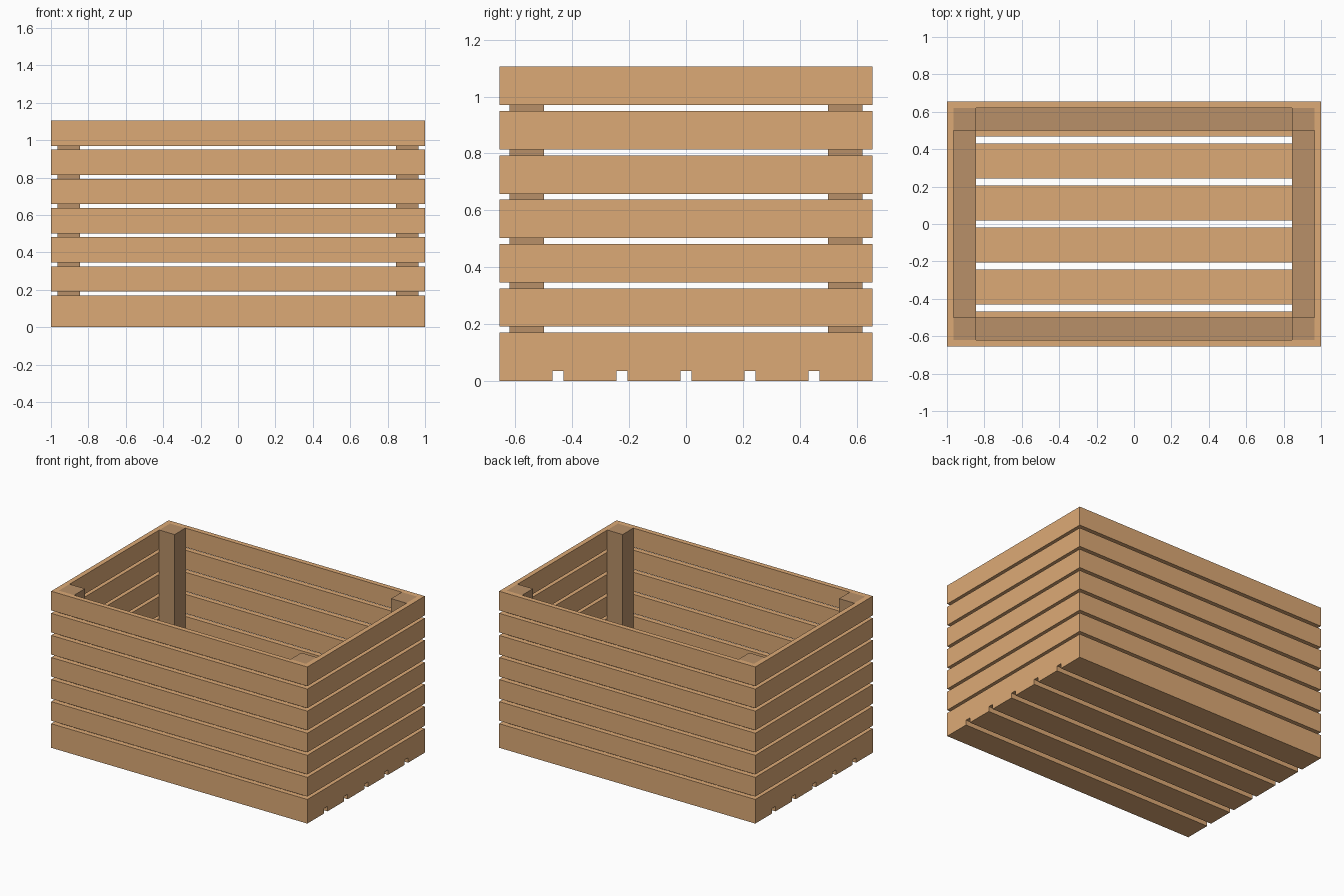
import bpy

if "Cube" in bpy.data.objects:
    bpy.data.objects.remove(bpy.data.objects["Cube"])

L, W, H = 2.0, 1.31, 1.105      # overall size
T = 0.035                       # board thickness
POST = 0.12                     # square section of posts and rails
BOARD_H, ROWS = 0.135, 7
SLAT_W, SLATS = 0.186, 6


def material(name, rgb):
    m = bpy.data.materials.new(name)
    m.diffuse_color = (*rgb, 1)
    m.use_nodes = True
    m.node_tree.nodes["Principled BSDF"].inputs["Base Color"].default_value = m.diffuse_color
    return m


light_wood = material("light_wood", (0.72, 0.40, 0.18))
dark_wood = material("dark_wood", (0.48, 0.28, 0.14))


def box(name, centre, size, mat):
    bpy.ops.mesh.primitive_cube_add(size=1, location=centre)
    ob = bpy.context.object
    ob.name = name
    ob.scale = size
    bpy.ops.object.transform_apply(location=False, rotation=False, scale=True)
    ob.data.materials.append(mat)
    return ob


# Floor slats running the full length
pitch = (W - SLAT_W) / (SLATS - 1)
for i in range(SLATS):
    y = -W / 2 + SLAT_W / 2 + i * pitch
    box(f"floor_slat_{i + 1}", (0, y, T / 2), (L, SLAT_W, T), light_wood)

# Wall boards: long sides cover the ends of the short boards
step = (H - T - BOARD_H) / (ROWS - 1)
for i in range(ROWS):
    z = T + BOARD_H / 2 + i * step
    for side, s in (("front", -1), ("back", 1)):
        box(f"{side}_board_{i + 1}", (0, s * (W - T) / 2, z), (L, T, BOARD_H), light_wood)
    for side, s in (("left", -1), ("right", 1)):
        box(f"{side}_board_{i + 1}", (s * (L - T) / 2, 0, z), (T, W - 2 * T, BOARD_H), light_wood)

# Corner posts inside the walls
px = L / 2 - T - POST / 2
py = W / 2 - T - POST / 2
for side, sx in (("left", -1), ("right", 1)):
    for end, sy in (("front", -1), ("back", 1)):
        box(f"{end}_{side}_post", (sx * px, sy * py, (H + T) / 2), (POST, POST, H - T), dark_wood)

# Bottom rails between the posts, resting on the floor slats
rz = T + POST / 2
for side, s in (("front", -1), ("back", 1)):
    box(f"{side}_rail", (0, s * py, rz), (2 * px - POST, POST, POST), dark_wood)
for side, s in (("left", -1), ("right", 1)):
    box(f"{side}_rail", (s * px, 0, rz), (POST, 2 * py - POST, POST), dark_wood)
